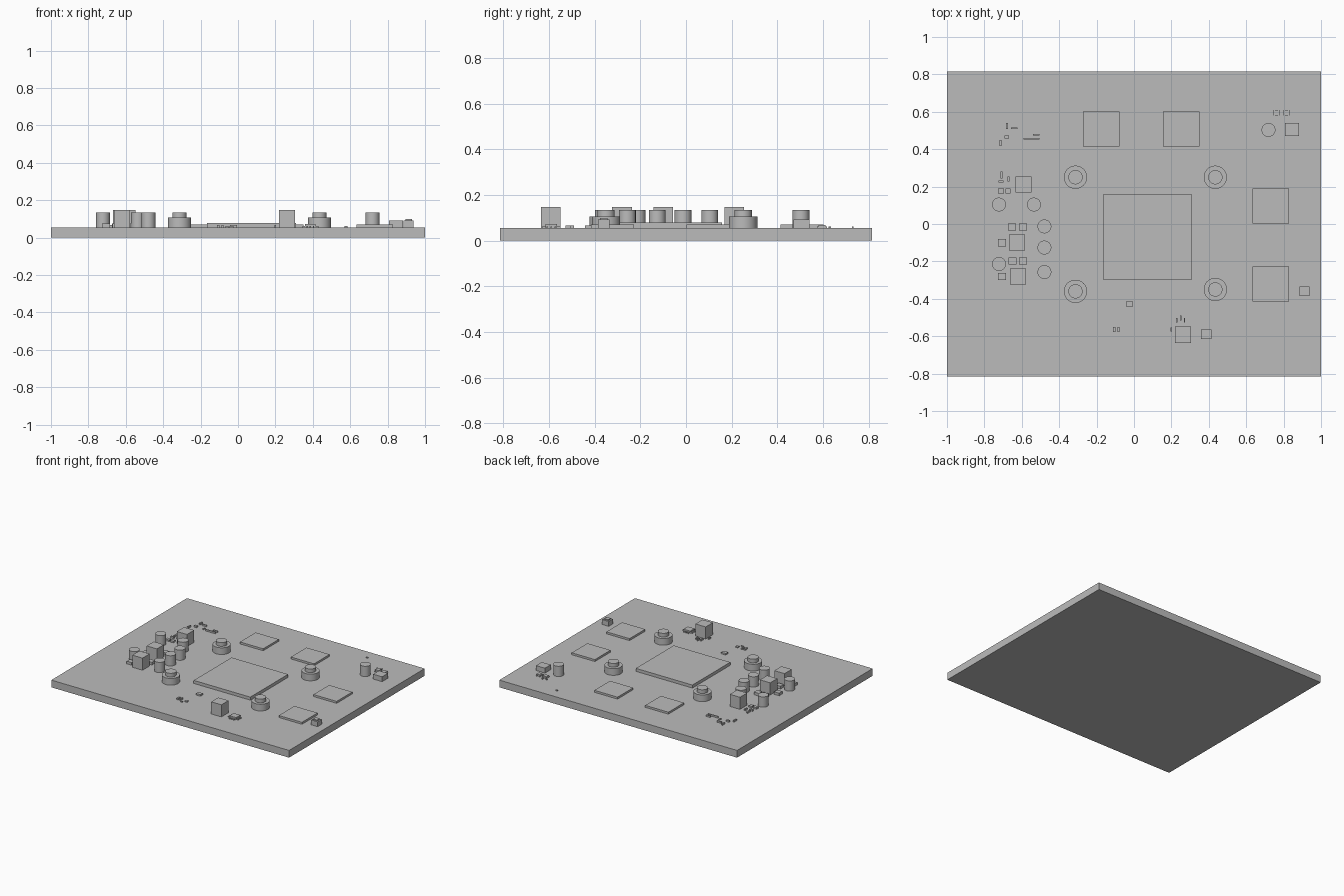
import bpy, bmesh, math
from mathutils import Matrix

TOP = 0.055  # upper surface of the board

grey = bpy.data.materials.new("plain_grey")
grey.diffuse_color = (0.5, 0.5, 0.5, 1)


def finish(name, bm, smooth=False):
    mesh = bpy.data.meshes.new(name)
    bm.to_mesh(mesh)
    bm.free()
    mesh.materials.append(grey)
    ob = bpy.data.objects.new(name, mesh)
    bpy.context.collection.objects.link(ob)
    if smooth:
        bpy.ops.object.select_all(action='DESELECT')
        ob.select_set(True)
        bpy.context.view_layer.objects.active = ob
        bpy.ops.object.shade_smooth_by_angle(angle=math.radians(35))
    return ob


def add_box(bm, x, y, sx, sy, z0, z1):
    m = Matrix.Translation((x, y, (z0 + z1) / 2)) @ Matrix.Diagonal((sx, sy, z1 - z0, 1))
    bmesh.ops.create_cube(bm, size=1, matrix=m)


def add_cyl(bm, x, y, r, z0, z1, sides=40):
    bmesh.ops.create_cone(bm, cap_ends=True, segments=sides, radius1=r, radius2=r,
                          depth=z1 - z0, matrix=Matrix.Translation((x, y, (z0 + z1) / 2)))


def box(name, x, y, sx, sy, z1, z0=TOP):
    bm = bmesh.new()
    add_box(bm, x, y, sx, sy, z0, z1)
    return finish(name, bm)


# circuit board
box("board", 0, 0, 2, 1.63, TOP, 0)

# main processor and memory chips
box("processor", 0.073, -0.069, 0.476, 0.455, 0.078)
for x, y in [(-0.176, 0.508), (0.252, 0.508), (0.731, 0.096), (0.731, -0.321)]:
    box("memory_chip", x, y, 0.195, 0.188, 0.07)

# stepped round standoffs around the processor
for x, y in [(-0.313, 0.25), (0.435, 0.25), (-0.313, -0.36), (0.435, -0.35)]:
    bm = bmesh.new()
    add_cyl(bm, x, y, 0.062, TOP, 0.106)
    add_cyl(bm, x, y, 0.038, 0.106, 0.134)
    finish("standoff", bm, True)

# round capacitors
for x, y in [(-0.722, 0.104), (-0.535, 0.104), (-0.479, -0.013), (-0.479, -0.126),
             (-0.479, -0.257), (-0.722, -0.214), (0.719, 0.503)]:
    bm = bmesh.new()
    add_cyl(bm, x, y, 0.037, TOP, 0.133)
    finish("capacitor", bm, True)

# tall square inductors
for x, y in [(-0.625, -0.1), (-0.62, -0.28), (-0.59, 0.212), (0.262, -0.592)]:
    box("inductor", x, y, 0.086, 0.086, 0.147)
box("low_inductor", 0.845, 0.506, 0.075, 0.07, 0.092)

# power transistors on the left
for x, y in [(-0.652, -0.016), (-0.594, -0.016), (-0.65, -0.197), (-0.594, -0.197),
             (-0.706, -0.1), (-0.706, -0.28)]:
    box("transistor", x, y, 0.042, 0.038, 0.075)

# small square chip with three pins on each side
bm = bmesh.new()
add_box(bm, 0.387, -0.59, 0.056, 0.052, TOP, 0.072)
for i in (-1, 0, 1):
    for s in (-1, 1):
        add_box(bm, 0.387 + s * 0.035, -0.59 + i * 0.017, 0.016, 0.007, TOP, 0.062)
        add_box(bm, 0.387 + i * 0.017, -0.59 + s * 0.033, 0.007, 0.016, TOP, 0.062)
finish("pinned_chip", bm)

# two tiny chips with corner pins
for x in (0.762, 0.815):
    bm = bmesh.new()
    add_box(bm, x, 0.595, 0.032, 0.03, TOP, 0.069)
    for sx in (-1, 1):
        for sy in (-1, 1):
            add_box(bm, x + sx * 0.012, 0.595 + sy * 0.018, 0.007, 0.008, TOP, 0.061)
    finish("tiny_chip", bm)

# small connector at the right edge
bm = bmesh.new()
add_box(bm, 0.912, -0.36, 0.055, 0.05, TOP, 0.092)
add_box(bm, 0.912, -0.36, 0.034, 0.032, 0.092, 0.099)
finish("edge_connector", bm)

# surface resistors: x, y, width, depth
resistors = [
    (-0.711, 0.177, 0.03, 0.026), (-0.673, 0.177, 0.027, 0.026),
    (-0.709, 0.262, 0.011, 0.035), (-0.671, 0.24, 0.011, 0.027),
    (-0.71, 0.227, 0.027, 0.012), (-0.679, 0.524, 0.01, 0.03),
    (-0.64, 0.513, 0.035, 0.008), (-0.68, 0.465, 0.025, 0.015),
    (-0.615, 0.468, 0.01, 0.02), (-0.714, 0.433, 0.01, 0.032),
    (-0.523, 0.478, 0.035, 0.009), (-0.548, 0.455, 0.085, 0.008),
    (-0.025, -0.428, 0.038, 0.028), (-0.105, -0.565, 0.012, 0.027),
    (-0.083, -0.565, 0.01, 0.027), (-0.035, -0.567, 0.02, 0.02),
    (-0.059, -0.593, 0.015, 0.008), (0.198, -0.565, 0.008, 0.022),
    (0.228, -0.515, 0.008, 0.025), (0.249, -0.503, 0.008, 0.025),
    (0.27, -0.515, 0.008, 0.025), (0.577, 0.73, 0.015, 0.008),
    (0.765, 0.632, 0.008, 0.008), (0.733, 0.626, 0.008, 0.006),
]
for x, y, sx, sy in resistors:
    box("resistor", x, y, sx, sy, 0.067 if max(sx, sy) > 0.02 else 0.062)
